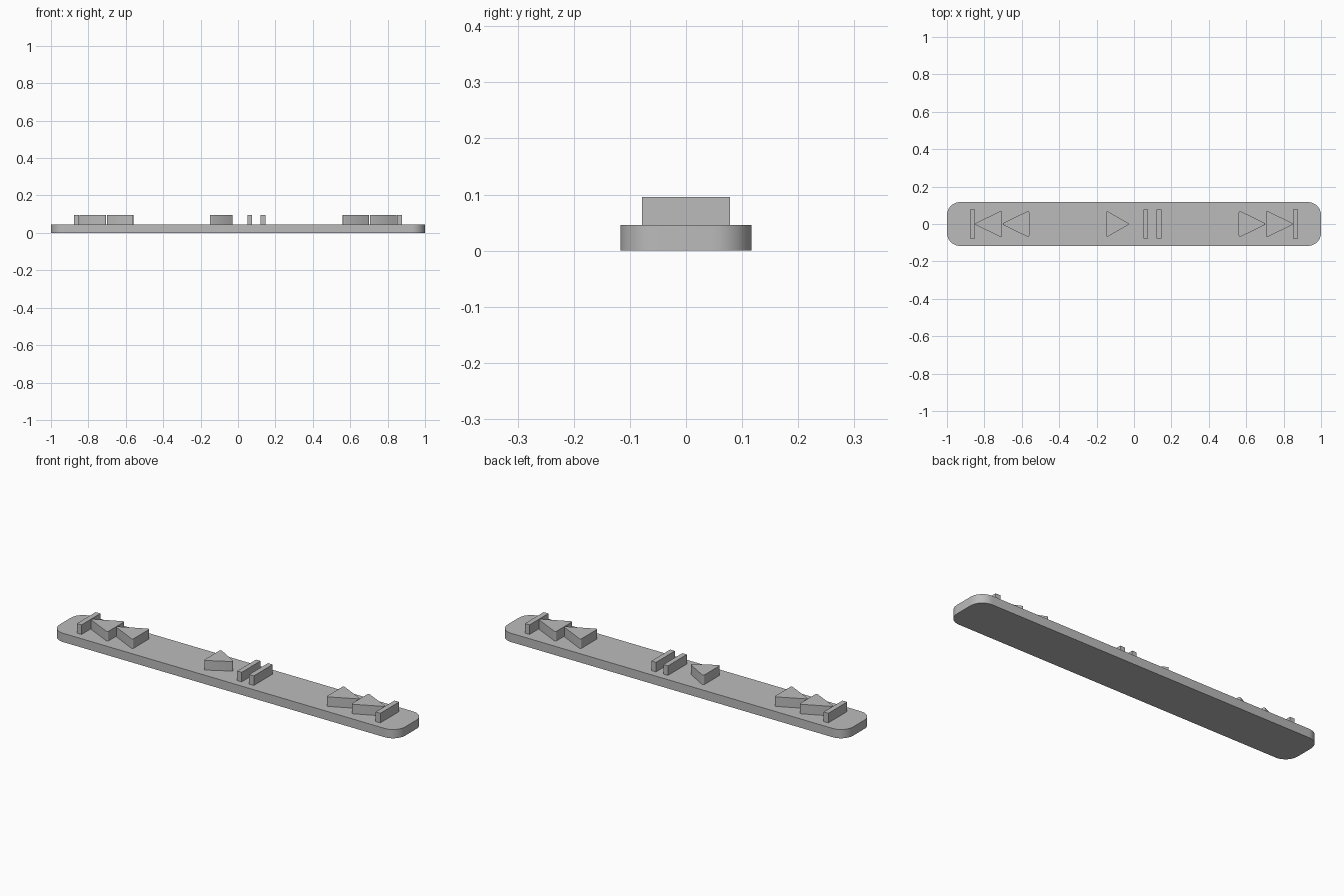
import bpy
import bmesh
import math
from mathutils import Vector

cube = bpy.data.objects.get("Cube")
if cube:
    bpy.data.objects.remove(cube, do_unlink=True)

grey = bpy.data.materials.new("plain grey")
grey.use_nodes = True
colour = (0.5, 0.5, 0.5, 1)
grey.diffuse_color = colour
grey.node_tree.nodes["Principled BSDF"].inputs["Base Color"].default_value = colour

BASE_TOP, ICON_TOP = 0.046, 0.096


def fillet(points, radius, steps):
    """Round every corner of a convex outline."""
    outline = []
    for i, p in enumerate(points):
        p = Vector(p)
        a = (Vector(points[i - 1]) - p).normalized()
        b = (Vector(points[(i + 1) % len(points)]) - p).normalized()
        half = a.angle(b) / 2
        centre = p + (a + b).normalized() * radius / math.sin(half)
        start = p + a * radius / math.tan(half) - centre
        end = p + b * radius / math.tan(half) - centre
        sweep = start.angle_signed(end)
        for s in range(steps + 1):
            t = -sweep * s / steps
            c, n = math.cos(t), math.sin(t)
            outline.append(centre + Vector((start.x * c - start.y * n,
                                            start.x * n + start.y * c)))
    return outline


def prism(name, outline, bottom, top):
    """Extrude a flat outline upwards."""
    bm = bmesh.new()
    face = bm.faces.new([bm.verts.new((p[0], p[1], bottom)) for p in outline])
    grown = bmesh.ops.extrude_face_region(bm, geom=[face])["geom"]
    bmesh.ops.translate(bm, vec=(0, 0, top - bottom),
                        verts=[v for v in grown if isinstance(v, bmesh.types.BMVert)])
    bmesh.ops.recalc_face_normals(bm, faces=bm.faces)
    mesh = bpy.data.meshes.new(name)
    bm.to_mesh(mesh)
    bm.free()
    mesh.materials.append(grey)
    obj = bpy.data.objects.new(name, mesh)
    bpy.context.collection.objects.link(obj)
    bpy.ops.object.select_all(action="DESELECT")
    obj.select_set(True)
    bpy.context.view_layer.objects.active = obj
    bpy.ops.object.shade_smooth_by_angle(angle=math.radians(35))


def rectangle(x0, x1, half):
    return [(x0, -half), (x1, -half), (x1, half), (x0, half)]


def bar(name, x0, x1):
    prism(name, rectangle(x0, x1, 0.078), BASE_TOP, ICON_TOP)


def arrow(name, back, tip):
    """Triangle with softened corners, pointing from back to tip."""
    points = [(back, -0.073), (tip, 0), (back, 0.073)]
    if tip < back:
        points.reverse()
    prism(name, fillet(points, 0.007, 4), BASE_TOP, ICON_TOP)


# Base plate with rounded corners
prism("base_plate", fillet(rectangle(-1, 1, 0.117), 0.07, 10), 0, BASE_TOP)

# Skip symbols at both ends
for side, s in (("left", 1), ("right", -1)):
    arrow(side + "_inner_arrow", s * 0.56, s * 0.71)
    arrow(side + "_outer_arrow", s * 0.705, s * 0.857)
    bar(side + "_end_bar", *sorted((s * 0.851, s * 0.878)))

# Play and pause symbols in the middle
arrow("play_arrow", -0.15, -0.022)
bar("pause_bar_inner", 0.05, 0.076)
bar("pause_bar_outer", 0.119, 0.146)
